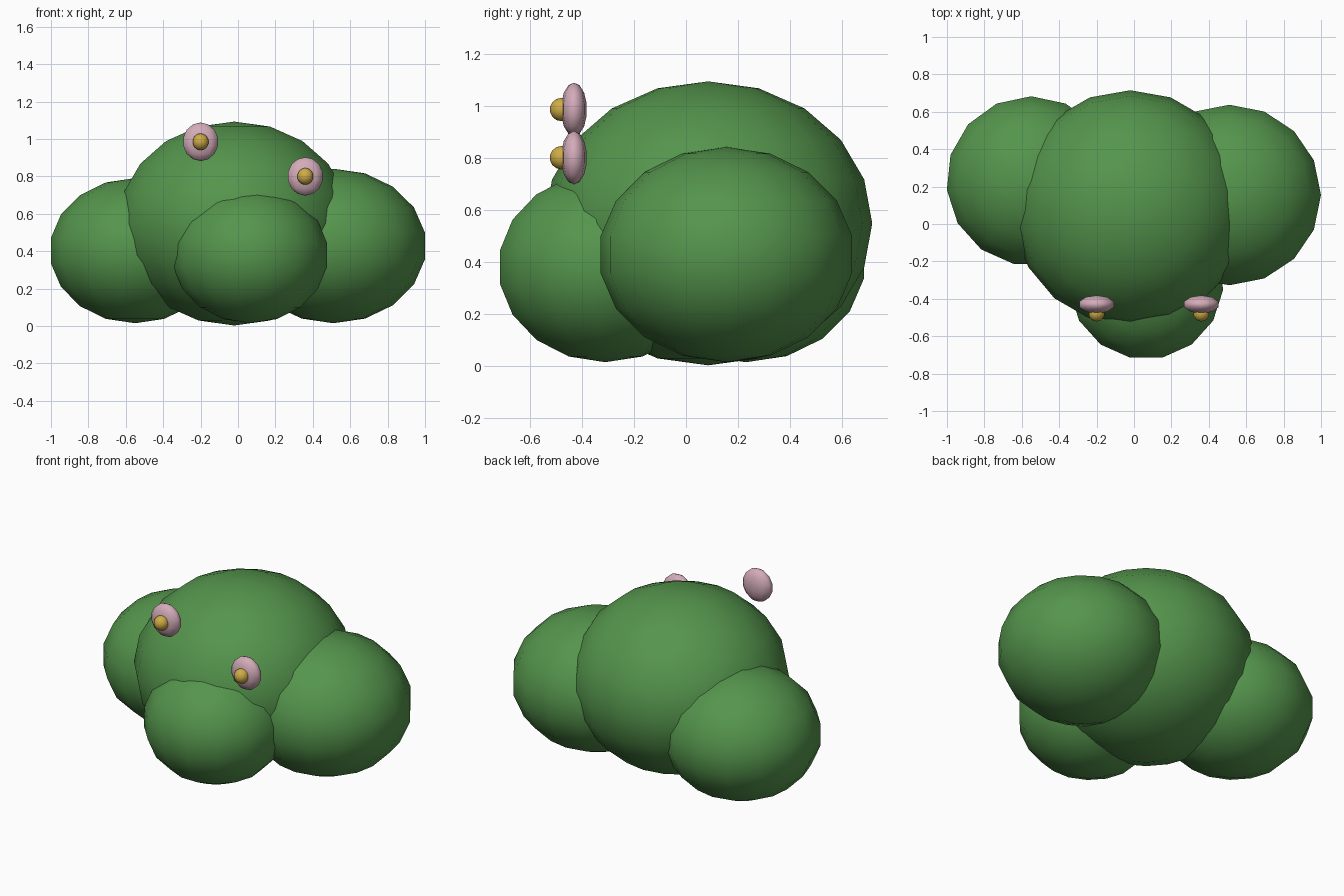
import bpy, bmesh

if "Cube" in bpy.data.objects:
    bpy.data.objects.remove(bpy.data.objects["Cube"])


def material(name, color):
    m = bpy.data.materials.new(name)
    m.diffuse_color = (*color, 1.0)
    m.use_nodes = True
    m.node_tree.nodes["Principled BSDF"].inputs["Base Color"].default_value = m.diffuse_color
    return m


LEAF = material("leaf green", (0.09, 0.30, 0.073))
PETAL = material("petal pink", (0.65, 0.41, 0.48))
POLLEN = material("pollen yellow", (0.62, 0.41, 0.06))


def ellipsoid(name, center, radii, segments, rings, mat):
    """Smooth low-poly ball stretched to the given radii."""
    bm = bmesh.new()
    bmesh.ops.create_uvsphere(bm, u_segments=segments, v_segments=rings, radius=1.0)
    bmesh.ops.scale(bm, vec=radii, verts=bm.verts)
    for f in bm.faces:
        f.smooth = True
    mesh = bpy.data.meshes.new(name)
    bm.to_mesh(mesh)
    bm.free()
    mesh.materials.append(mat)
    obj = bpy.data.objects.new(name, mesh)
    obj.location = center
    bpy.context.collection.objects.link(obj)
    return obj


# Overlapping foliage clumps
ellipsoid("foliage_main", (-0.02, 0.085, 0.548), (0.63, 0.63, 0.545), 18, 10, LEAF)
ellipsoid("foliage_right", (0.51, 0.155, 0.428), (0.497, 0.49, 0.413), 16, 9, LEAF)
ellipsoid("foliage_left", (-0.55, 0.23, 0.403), (0.46, 0.46, 0.388), 15, 9, LEAF)
ellipsoid("foliage_front", (0.065, -0.31, 0.38), (0.42, 0.42, 0.365), 15, 9, LEAF)

# Two blossoms: a flattened petal disc with a small round heart in front
for side, x, z in (("left", -0.20, 0.985), ("right", 0.36, 0.80)):
    ellipsoid(f"petals_{side}", (x, -0.43, z), (0.10, 0.05, 0.103), 10, 7, PETAL)
    ellipsoid(f"flower_heart_{side}", (x, -0.478, z), (0.045, 0.045, 0.045), 10, 7, POLLEN)
